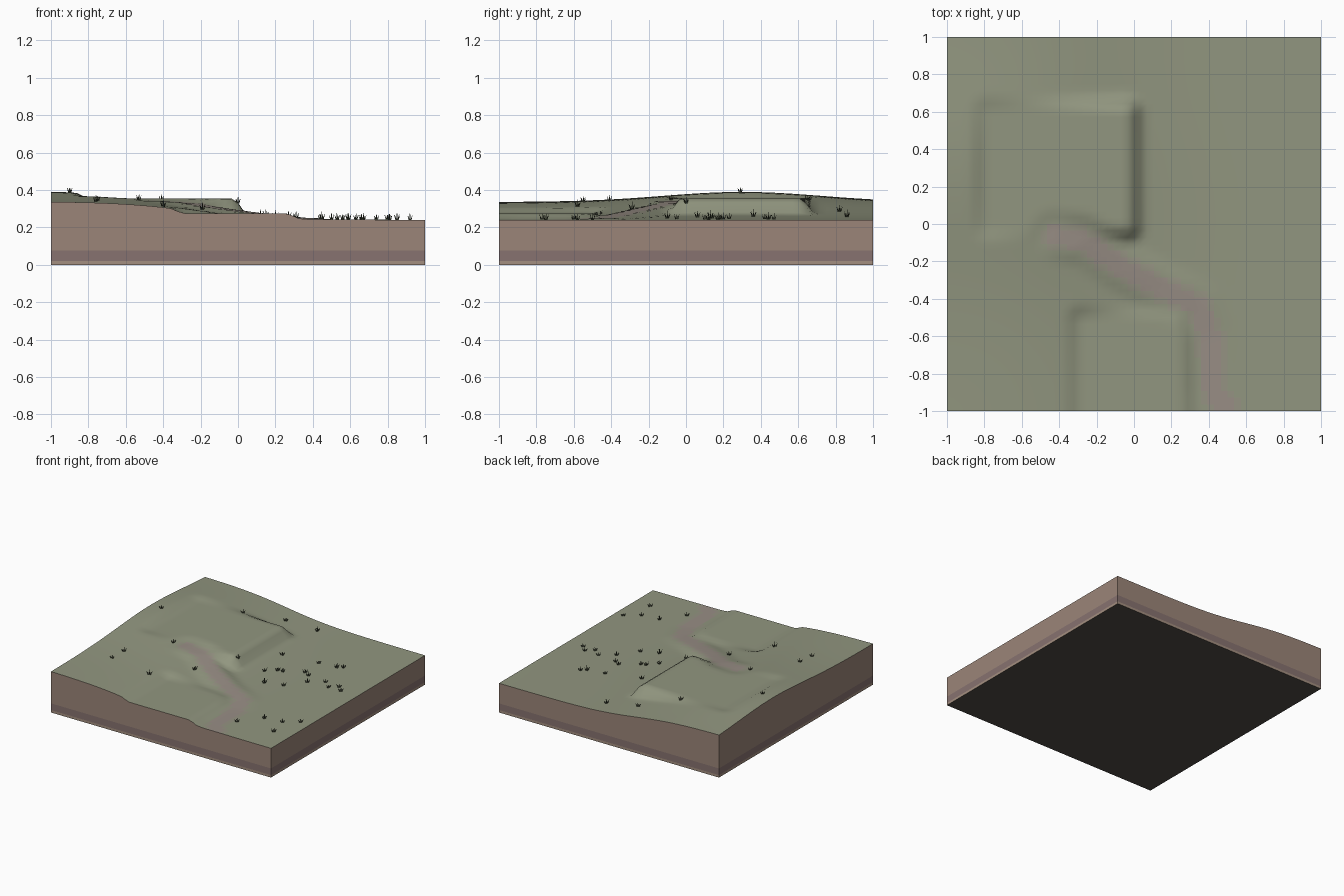
import bpy, bmesh, math, random
from mathutils import Vector

if "Cube" in bpy.data.objects:
    bpy.data.objects.remove(bpy.data.objects["Cube"])

random.seed(4)
N = 56  # grid cells per side


def material(name, rgb):
    m = bpy.data.materials.new(name)
    m.diffuse_color = (*rgb, 1)
    m.use_nodes = True
    m.node_tree.nodes["Principled BSDF"].inputs["Base Color"].default_value = m.diffuse_color
    return m


GRASS = material("grass", (0.285, 0.305, 0.214))
VERGE = material("verge", (0.300, 0.290, 0.224))
TRACK = material("track", (0.315, 0.270, 0.235))
SOIL = material("soil", (0.330, 0.235, 0.190))
BAND = material("dark_band", (0.245, 0.170, 0.160))
FOOT = material("pale_band", (0.370, 0.274, 0.214))
UNDER = material("underside", (0.080, 0.070, 0.060))
TUFT = material("tuft", (0.050, 0.060, 0.035))

# level pads: x0, x1, y0, y1, height, slope width
PADS = [(-0.79, -0.03, -0.02, 0.61, 0.355, 0.085),
        (-0.28, 0.25, -1.2, -0.51, 0.275, 0.09)]
# track centre line with heights
PATH = [Vector(p) for p in [(-0.42, -0.06, 0.342), (-0.27, -0.09, 0.33), (-0.1, -0.21, 0.303),
                            (0.13, -0.34, 0.272), (0.34, -0.43, 0.251), (0.41, -0.6, 0.243),
                            (0.42, -0.88, 0.242), (0.52, -1.03, 0.242)]]


def ease(t):
    t = min(max(t, 0), 1)
    return t * t * (3 - 2 * t)


def track(x, y):
    """Distance to the track and the track height there."""
    best = (9, 0)
    p = Vector((x, y))
    for a, b in zip(PATH, PATH[1:]):
        d = b.xy - a.xy
        t = min(max((p - a.xy).dot(d) / d.dot(d), 0), 1)
        q = a.lerp(b, t)
        best = min(best, ((p - q.xy).length, q.z))
    return best


def height(x, y):
    # natural hillside
    ridge = 0.098 + 0.055 * math.exp(-((y - 0.3) / 0.6) ** 2)
    z = 0.24 + ridge / (1 + math.exp((x + 0.25) / 0.2))
    # pads cut into and filled out from the hill
    for x0, x1, y0, y1, h, s in PADS:
        d = math.hypot(max(x0 - x, x - x1, 0), max(y0 - y, y - y1, 0))
        z += (h - z) * (1 - ease(d / s))
    d, h = track(x, y)
    return z + (h - z) * (1 - ease((d - 0.06) / 0.09))


def finish(bm, name, mats):
    me = bpy.data.meshes.new(name)
    bm.to_mesh(me)
    bm.free()
    for m in mats:
        me.materials.append(m)
    ob = bpy.data.objects.new(name, me)
    bpy.context.collection.objects.link(ob)
    return ob


# hillside surface
bm = bmesh.new()
bmesh.ops.create_grid(bm, x_segments=N, y_segments=N, size=1)
for v in bm.verts:
    v.co.z = height(v.co.x, v.co.y)
for f in bm.faces:
    c = f.calc_center_median()
    d = track(c.x, c.y)[0]
    f.material_index = 2 if d < 0.05 else 1 if d < 0.075 else 0
    f.smooth = True
finish(bm, "hillside", [GRASS, VERGE, TRACK])

# cut sides, drawn as strips around the block
ticks = [-1 + 2 * i / N for i in range(N)]
RING = ([(t, -1) for t in ticks] + [(1, t) for t in ticks]
        + [(-t, 1) for t in ticks] + [(-1, -t) for t in ticks])


def strip(name, low, high, mat):
    bm = bmesh.new()
    lo = [bm.verts.new((x, y, low)) for x, y in RING]
    hi = [bm.verts.new((x, y, high or height(x, y))) for x, y in RING]
    for i in range(len(RING)):
        j = (i + 1) % len(RING)
        bm.faces.new((lo[i], lo[j], hi[j], hi[i]))
    finish(bm, name, [mat])


strip("soil_sides", 0.075, None, SOIL)
strip("dark_layer", 0.02, 0.075, BAND)
strip("pale_layer", 0, 0.02, FOOT)

# underside
bm = bmesh.new()
bm.faces.new([bm.verts.new(p) for p in ((-1, -1, 0), (-1, 1, 0), (1, 1, 0), (1, -1, 0))])
finish(bm, "underside", [UNDER])

# grass tufts: fans of three upright blades in two crossed planes
SPOTS = [(-.90, .29), (-.41, .65), (-.14, .82), (.12, .86), (-.53, -.08), (-.75, -.41),
         (-.76, -.55), (-.40, -.58), (-.19, -.29), (0, 0), (.15, .36), (.27, .13),
         (.31, .14), (.45, .23), (.50, .20), (.44, .42), (.59, .44), (.63, .47),
         (.20, .06), (.31, -.10), (.45, -.05), (.56, .10), (.67, .18), (.74, .12),
         (.80, .17), (.85, .12), (.53, -.77), (.66, -.60), (.81, -.58), (.92, -.50),
         (.85, -.75)]
bm = bmesh.new()
for x, y in SPOTS:
    base = Vector((x, y, height(x, y) - 0.003))
    turn = random.uniform(0.5, 1.0)
    size = random.uniform(0.85, 1.15)
    for k in range(2):
        a = turn + k * math.pi / 2
        side = Vector((math.cos(a), math.sin(a), 0))
        for lean, tall in ((-0.02, 0.032), (0.003, 0.042), (0.021, 0.03)):
            foot = base + side * lean * 0.25
            tip = base + (side * lean + Vector((0, 0, tall))) * size
            bm.faces.new([bm.verts.new(p) for p in
                          (foot - side * 0.005, foot + side * 0.005, tip)])
finish(bm, "grass_tufts", [TUFT])
